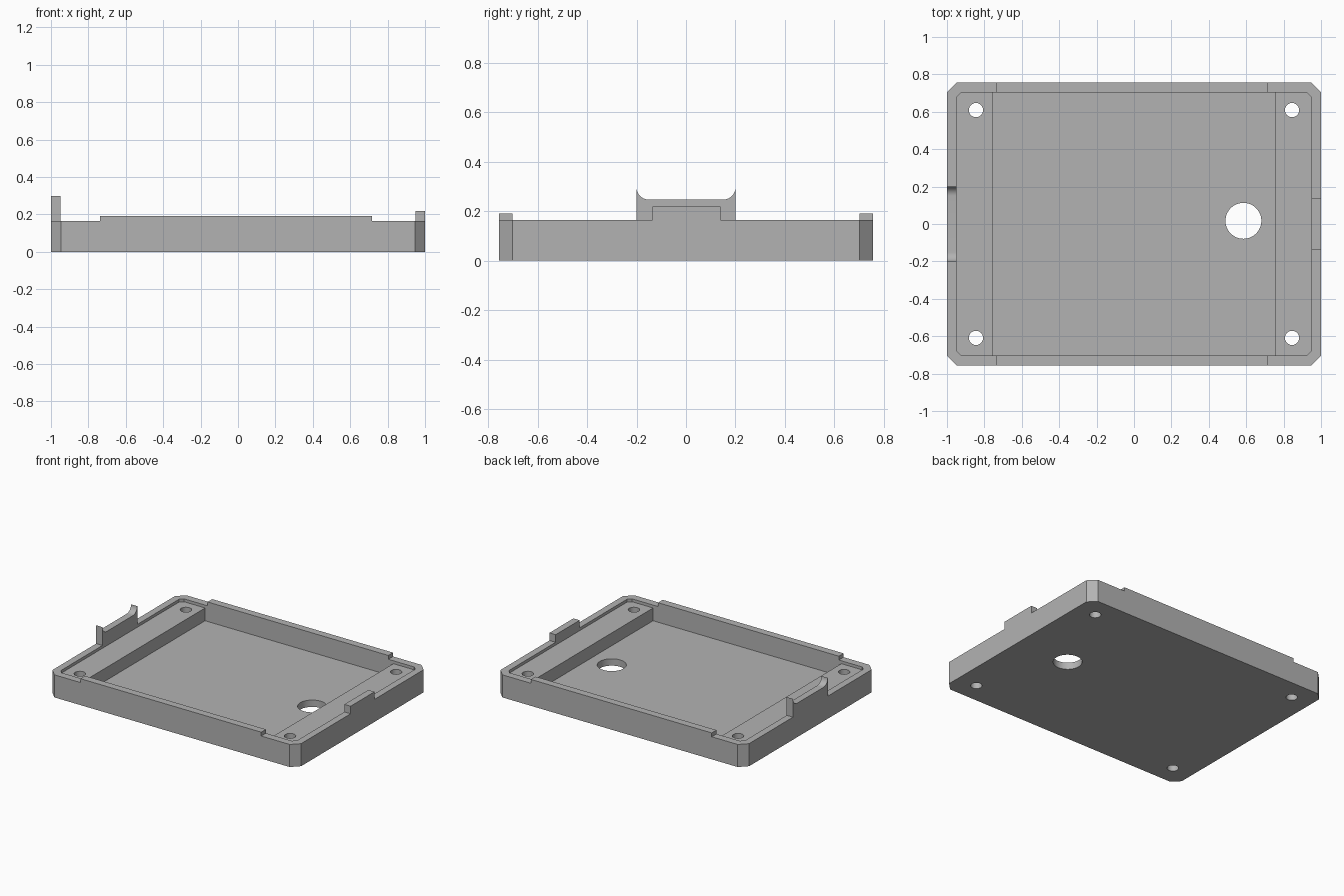
import bpy, bmesh, math
from mathutils import Vector

cube = bpy.data.objects.get("Cube")
if cube:
    bpy.data.objects.remove(cube, do_unlink=True)

HX, HY = 1.0, 0.757            # outer half sizes
IX, IY = 0.95, 0.703           # half sizes inside the rim
FLOOR, LEDGE, RIM, RAISED = 0.05, 0.143, 0.164, 0.192
TOP = 0.5                      # above everything

grey = bpy.data.materials.new("plain grey")
grey.use_nodes = True
grey.diffuse_color = (0.45, 0.45, 0.45, 1)
grey.node_tree.nodes["Principled BSDF"].inputs["Base Color"].default_value = (0.45, 0.45, 0.45, 1)


def prism(name, points, lo, hi, axis="z"):
    """Extrude a 2D outline along z, or a (y, z) outline along x."""
    place = (lambda p, t: Vector((p[0], p[1], t))) if axis == "z" else (lambda p, t: Vector((t, p[0], p[1])))
    bm = bmesh.new()
    base = bm.faces.new([bm.verts.new(place(p, lo)) for p in points])
    new = bmesh.ops.extrude_face_region(bm, geom=[base])["geom"]
    shift = place((0, 0), hi - lo)
    bmesh.ops.translate(bm, vec=shift, verts=[g for g in new if isinstance(g, bmesh.types.BMVert)])
    bmesh.ops.recalc_face_normals(bm, faces=bm.faces)
    mesh = bpy.data.meshes.new(name)
    bm.to_mesh(mesh)
    bm.free()
    mesh.materials.append(grey)
    obj = bpy.data.objects.new(name, mesh)
    bpy.context.collection.objects.link(obj)
    return obj


def chamfered(x, y, c):
    return [(x, c - y), (x, y - c), (x - c, y), (c - x, y),
            (-x, y - c), (-x, c - y), (c - x, -y), (x - c, -y)]


def rectangle(x0, x1, y0, y1):
    return [(x0, y0), (x1, y0), (x1, y1), (x0, y1)]


def circle(x, y, r, n=48):
    return [(x + r * math.cos(2 * math.pi * i / n), y + r * math.sin(2 * math.pi * i / n)) for i in range(n)]


def above(tab):
    """Outline of the space over an end wall that leaves the tab standing."""
    return [(-1, TOP), (-1, RIM)] + tab + [(1, RIM), (1, TOP)]


# Solid block with chamfered corners
tray = prism("tray", chamfered(HX, HY, 0.054), 0, 0.4)

# Clip tab with curled-up horns: concave quarter arcs at both ends
W, R, SEAT = 0.2, 0.05, 0.247
arc = [(W - R + R * math.cos(a), SEAT + R - R * math.sin(a))
       for a in (math.pi / 2 * i / 10 for i in range(11))]
clip = [(-W, RIM)] + [(-y, z) for y, z in arc] + arc[::-1] + [(W, RIM)]
plain_tab = [(-0.135, RIM), (-0.135, 0.219), (0.14, 0.219), (0.14, RIM)]

cutters = [
    # Inside of the rim, and the deep cavity between the two end ledges
    prism("rim_cutter", chamfered(IX, IY, 0.025), LEDGE, TOP),
    prism("cavity_cutter", rectangle(-0.757, 0.757, -IY, IY), FLOOR, TOP),
    # Wall heights
    prism("clip_end_cutter", above(clip), -1.2, -0.737, "x"),
    prism("tab_end_cutter", above(plain_tab), 0.717, 1.2, "x"),
    prism("long_wall_cutter", rectangle(-0.8, 0.8, -1, 1), RAISED, TOP),
    # Cable hole
    prism("cable_hole_cutter", circle(0.585, 0.017, 0.096), -0.1, TOP),
]
# Screw holes
for sx in (-1, 1):
    for sy in (-1, 1):
        cutters.append(prism("screw_hole_cutter", circle(0.845 * sx, 0.609 * sy, 0.038, 32), -0.1, TOP))

bpy.ops.object.select_all(action="DESELECT")
tray.select_set(True)
bpy.context.view_layer.objects.active = tray
for cutter in cutters:
    cutter.hide_render = True
    mod = tray.modifiers.new(cutter.name, "BOOLEAN")
    mod.operation, mod.solver, mod.object = "DIFFERENCE", "EXACT", cutter
    bpy.ops.object.modifier_apply(modifier=mod.name)
    bpy.data.objects.remove(cutter, do_unlink=True)

bpy.ops.object.shade_smooth_by_angle(angle=math.radians(30))
